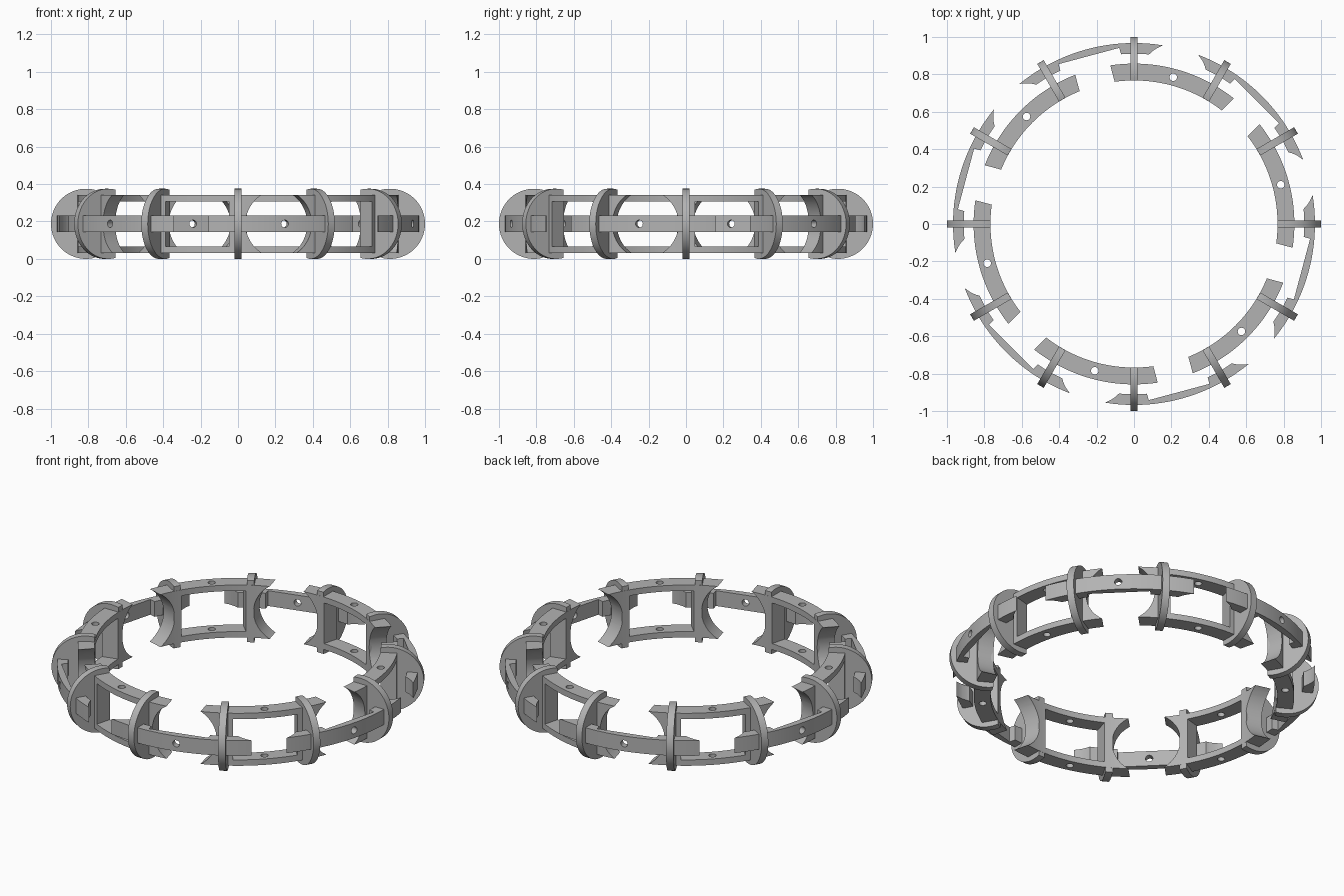
import bpy, bmesh, math
from math import cos, sin, radians, pi
from mathutils import Matrix

if "Cube" in bpy.data.objects:
    bpy.data.objects.remove(bpy.data.objects["Cube"])

MID, HALF, Z = 0.8125, 0.155, 0.1875   # tube centre radius, half depth, centre height
STEP = radians(30)

gray = bpy.data.materials.new("plain_gray")
gray.diffuse_color = (0.45, 0.45, 0.45, 1)
gray.use_nodes = True
gray.node_tree.nodes["Principled BSDF"].inputs["Base Color"].default_value = gray.diffuse_color


def make(name, bm):
    bmesh.ops.recalc_face_normals(bm, faces=bm.faces)
    mesh = bpy.data.meshes.new(name)
    bm.to_mesh(mesh)
    bm.free()
    mesh.materials.append(gray)
    ob = bpy.data.objects.new(name, mesh)
    bpy.context.collection.objects.link(ob)
    return ob


def arc_bar(name, r0, r1, half_z, half_angle=radians(26), n=40):
    """Rectangle swept around the z axis, centred on +x."""
    bm = bmesh.new()
    rings = []
    for i in range(n + 1):
        a = half_angle * (2 * i / n - 1)
        rings.append([bm.verts.new((r * cos(a), r * sin(a), Z + s * half_z))
                      for r, s in ((r0, -1), (r1, -1), (r1, 1), (r0, 1))])
    for p, q in zip(rings, rings[1:]):
        for k in range(4):
            j = (k + 1) % 4
            bm.faces.new((p[k], p[j], q[j], q[k]))
    bm.faces.new(rings[0])
    bm.faces.new(rings[-1][::-1])
    return make(name, bm)


def box(x0, x1, half_y, half_z):
    bm = bmesh.new()
    bmesh.ops.create_cube(bm, size=1, matrix=Matrix.Translation(((x0 + x1) / 2, 0, Z))
                          @ Matrix.Diagonal((x1 - x0, 2 * half_y, 2 * half_z, 1)))
    return make("cutter", bm)


def cylinder(radius, angle, radial, segments):
    """Cylinder through the tube centre, along the radius or along z."""
    bm = bmesh.new()
    turn = Matrix.Rotation(pi / 2, 4, 'Y') if radial else Matrix.Identity(4)
    bmesh.ops.create_cone(bm, cap_ends=True, segments=segments, radius1=radius, radius2=radius,
                          depth=0.8, matrix=Matrix.Rotation(angle, 4, 'Z')
                          @ Matrix.Translation((MID, 0, Z)) @ turn)
    return make("cutter", bm)


def carve(ob, cutters):
    for c in cutters:
        c.hide_render = True
        mod = ob.modifiers.new("cut", 'BOOLEAN')
        mod.operation, mod.solver, mod.object = 'DIFFERENCE', 'EXACT', c
    bpy.context.view_layer.update()
    mesh = bpy.data.meshes.new_from_object(ob.evaluated_get(bpy.context.evaluated_depsgraph_get()))
    ob.modifiers.clear()
    ob.data = mesh
    for c in cutters:
        bpy.data.objects.remove(c)


def repeat(ob, count, start):
    """Smooth the curved faces, then array the part around the ring."""
    bpy.ops.object.select_all(action='DESELECT')
    ob.select_set(True)
    bpy.context.view_layer.objects.active = ob
    bpy.ops.object.shade_smooth_by_angle(angle=radians(25))
    name = ob.name
    for i in range(count):
        part = ob if i == 0 else ob.copy()
        if i:
            bpy.context.collection.objects.link(part)
        part.name = f"{name}_{i + 1}"
        part.rotation_euler.z = start + i * 2 * pi / count


# Upright frames: windowed arcs with round bites in both ends and drilled bars
frame = arc_bar("upright_frame", MID - 0.045, MID + 0.045, HALF)
carve(frame, [box(0.5, 1.2, 0.175, 0.12),
              cylinder(0.183, STEP, True, 64), cylinder(0.183, -STEP, True, 64),
              cylinder(0.02, 0, False, 24)])
repeat(frame, 6, STEP / 2)

# Outer links: flat straps with straight inner recess and curved hooked tips
link = arc_bar("outer_link", 0.91, MID + HALF, 0.045)
carve(link, [box(0.5, 0.93, 0.168, 0.12),
             cylinder(0.178, STEP, False, 64), cylinder(0.178, -STEP, False, 64),
             cylinder(0.02, 0, True, 24)])
repeat(link, 6, STEP * 1.5)

# Joint discs: thin discs cut flat on the inner side
bm = bmesh.new()
limit, n = math.acos((0.768 - MID) / 0.1875), 48
outline = []
for i in range(n + 1):
    a = limit * (2 * i / n - 1)
    outline.append(bm.verts.new((MID + 0.1875 * cos(a), -0.02, Z + 0.1875 * sin(a))))
face = bm.faces.new(outline)
top = bmesh.ops.extrude_face_region(bm, geom=[face])["geom"]
bmesh.ops.translate(bm, vec=(0, 0.04, 0), verts=[v for v in top if isinstance(v, bmesh.types.BMVert)])
repeat(make("joint_disc", bm), 12, 0)
